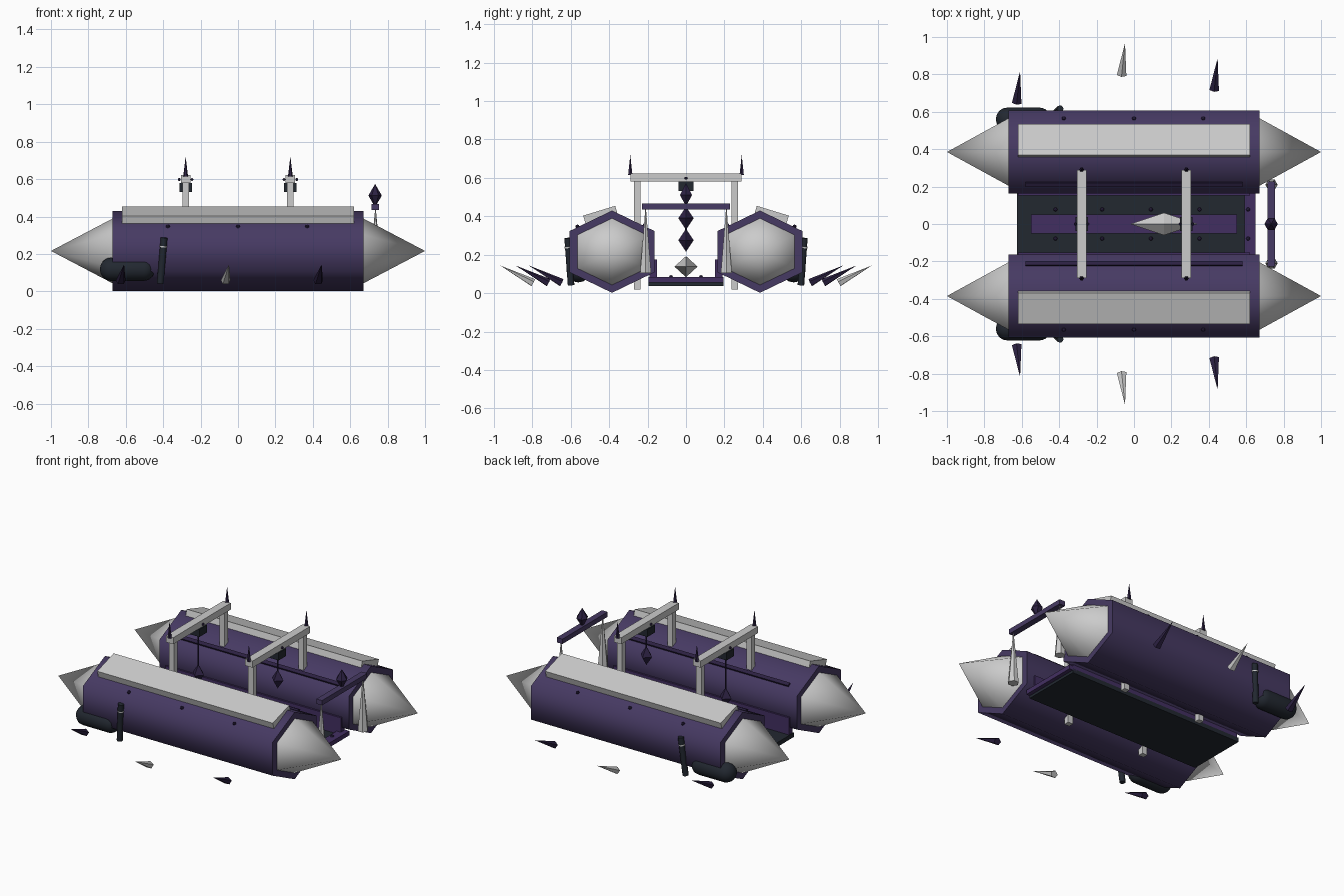
import bpy, math
from mathutils import Vector, Matrix

if "Cube" in bpy.data.objects:
    bpy.data.objects.remove(bpy.data.objects["Cube"])


def mat(name, c):
    m = bpy.data.materials.new(name)
    m.diffuse_color = (*c, 1)
    m.use_nodes = True
    m.node_tree.nodes["Principled BSDF"].inputs["Base Color"].default_value = m.diffuse_color
    return m


PURPLE = mat("purple_paint", (0.062, 0.042, 0.125))
VIOLET = mat("violet_trim", (0.055, 0.028, 0.12))
SLATE = mat("dark_slate", (0.016, 0.021, 0.030))
CRYSTAL = mat("dark_crystal", (0.025, 0.015, 0.055))


def make(name, verts, faces, m=None, smooth=None):
    me = bpy.data.meshes.new(name)
    me.from_pydata([tuple(v) for v in verts], [], faces)
    me.update()
    ob = bpy.data.objects.new(name, me)
    bpy.context.collection.objects.link(ob)
    if m:
        me.materials.append(m)
    if smooth:
        bpy.ops.object.select_all(action='DESELECT')
        ob.select_set(True)
        bpy.context.view_layer.objects.active = ob
        bpy.ops.object.shade_smooth_by_angle(angle=math.radians(smooth))
    return ob


def box(name, x, y, z, m=None, tilt=0):
    """Box from (min, max) ranges, optionally tilted about x."""
    c = Vector(((x[0] + x[1]) / 2, (y[0] + y[1]) / 2, (z[0] + z[1]) / 2))
    h = Vector(((x[1] - x[0]) / 2, (y[1] - y[0]) / 2, (z[1] - z[0]) / 2))
    rot = Matrix.Rotation(tilt, 3, 'X')
    v = [c + rot @ Vector((i * h.x, j * h.y, k * h.z))
         for i in (-1, 1) for j in (-1, 1) for k in (-1, 1)]
    f = [(0, 1, 3, 2), (4, 6, 7, 5), (0, 4, 5, 1), (2, 3, 7, 6), (0, 2, 6, 4), (1, 5, 7, 3)]
    return make(name, v, f, m)


def loft(name, p0, p1, rings, n, m=None, smooth=None, spin=0):
    """Loft n-sided rings (t, r_side, r_up) along the line p0-p1; zero radius makes a point."""
    p0, p1 = Vector(p0), Vector(p1)
    d = (p1 - p0).normalized()
    up = Vector((0, 0, 1)) if abs(d.z) < 0.9 else Vector((1, 0, 0))
    side = up.cross(d).normalized()
    up = d.cross(side)
    verts, ids, faces = [], [], []
    for t, a, b in rings:
        c = p0.lerp(p1, t)
        k = 1 if a == 0 else n
        ids.append([len(verts) + i % k for i in range(n)])
        for i in range(k):
            w = 2 * math.pi * i / n + spin
            verts.append(c + side * a * math.sin(w) + up * b * math.cos(w))
    for r, s in zip(ids, ids[1:]):
        for i in range(n):
            q = [r[i], s[i], s[(i + 1) % n], r[(i + 1) % n]]
            faces.append(list(dict.fromkeys(q)))
    if rings[0][1]:
        faces.append(ids[0])
    if rings[-1][1]:
        faces.append(ids[-1][::-1])
    faces = [f[::-1] for f in faces]
    return make(name, verts, faces, m, smooth)


def gem(name, c, r, h, m, n=4, axis=(0, 0, 1)):
    c, a = Vector(c), Vector(axis) * h
    return loft(name, c - a, c + a, [(0, 0, 0), (0.5, r, r), (1, 0, 0)], n, m)


def rivet(c, r=0.011):
    p = Vector(c)
    loft("rivet", p - Vector((0, 0, r)), p + Vector((0, 0, r)),
         [(0, 0, 0), (0.15, r * .71, r * .71), (0.5, r, r), (0.85, r * .71, r * .71), (1, 0, 0)], 8, CRYSTAL)


def span(a, b):
    return (min(a, b), max(a, b))


for s in (-1, 1):
    tag = "left" if s < 0 else "right"
    y = s * 0.385
    # hexagonal hull and its pointed ends
    loft(tag + "_hull", (-0.67, y, 0.216), (0.67, y, 0.216),
         [(0, 0.256, 0.214), (1, 0.256, 0.214)], 6, PURPLE, 70)
    for e in (-1, 1):
        loft(tag + "_nose_cone", (e * 0.665, y, 0.216), (e * 1.0, y, 0.216),
             [(0, 0.212, 0.176), (1, 0, 0)], 6, None, 70)
    # roof panel, inner rail and deck side wall
    box(tag + "_roof_panel", (-0.62, 0.62), (y + s * 0.06 - 0.087, y + s * 0.06 + 0.087),
        (0.382, 0.43), None, -s * math.radians(17))
    box(tag + "_inner_rail", (-0.58, 0.58), span(s * 0.203, s * 0.227), (0.335, 0.359),
        CRYSTAL, s * math.radians(26))
    box(tag + "_deck_wall", (-0.62, 0.62), span(s * 0.152, s * 0.19), (0.06, 0.175), VIOLET)
    for x in (-0.375, 0, 0.37):
        rivet((x, s * 0.565, 0.346))
    # side tank and slanted rod
    cap = [(0, 0, 0)] + [(0.2 * (1 - math.cos(a)), 0.062 * math.sin(a), 0.062 * math.sin(a))
                         for a in (math.pi * i / 12 for i in range(1, 7))]
    cap += [(1 - t, a, b) for t, a, b in reversed(cap)]
    loft(tag + "_side_tank", (-0.738, s * 0.56, 0.118), (-0.445, s * 0.56, 0.118), cap, 16, SLATE, 40)
    a, b = Vector((-0.416, s * 0.598, 0.042)), Vector((-0.395, s * 0.616, 0.287))
    loft(tag + "_side_rod", a, b, [(0, 0.018, 0.018), (1, 0.018, 0.018)], 10, SLATE, 40)
    loft(tag + "_rod_band", a.lerp(b, 0.79), a.lerp(b, 0.82),
         [(0, 0.02, 0.02), (1, 0.02, 0.02)], 10, None, 40)
    # floating shards
    for x, y0, m in ((-0.627, 0.648, CRYSTAL), (-0.066, 0.797, None), (0.429, 0.717, CRYSTAL)):
        loft(tag + "_shard", (x, s * y0, 0.054), (x + 0.018, s * (y0 + 0.17), 0.144),
             [(0, 0.027, 0.022), (1, 0, 0)], 5, m)
    # stern spire
    loft(tag + "_stern_spire", (0.735, s * 0.21, 0.105), (0.735, s * 0.21, 0.44),
         [(0, 0.033, 0.033), (1, 0.002, 0.002)], 6)

# deck between the hulls
box("deck", (-0.625, 0.625), (-0.195, 0.195), (0.038, 0.066), SLATE)
box("deck_runner", (-0.55, 0.55), (-0.05, 0.05), (0.066, 0.076), VIOLET)
box("deck_end_bar", (0.59, 0.65), (-0.195, 0.195), (0.055, 0.083), VIOLET)
for x in (-0.42, -0.17, 0.09, 0.35, 0.61):
    for s in (-1, 1):
        rivet((x, s * 0.078, 0.068 if x < 0.6 else 0.083))
loft("deck_crystal", (-0.02, 0, 0.138), (0.34, 0, 0.138),
     [(0, 0, 0), (0.5, 0.06, 0.055), (1, 0, 0)], 4)

# gantries with hanging crystals
for x, zc in ((-0.28, 0.275), (0.28, 0.39)):
    for s in (-1, 1):
        box("gantry_post", (x - 0.018, x + 0.018), (s * 0.254 - 0.017, s * 0.254 + 0.017), (0.02, 0.59))
        loft("gantry_spike", (x, s * 0.29, 0.615), (x, s * 0.29, 0.72),
             [(0, 0.013, 0.013), (1, 0, 0)], 6, CRYSTAL)
        rivet((x + s * 0.034, 0, 0.598), 0.008)
    box("gantry_beam", (x - 0.026, x + 0.026), (-0.29, 0.29), (0.58, 0.622))
    box("winch_block", (x - 0.034, x + 0.034), (-0.038, 0.038), (0.532, 0.58), SLATE)
    loft("hanging_chain", (x, 0, zc), (x, 0, 0.54), [(0, 0.005, 0.005), (1, 0.005, 0.005)], 6, CRYSTAL)
    gem("hanging_crystal", (x, 0, zc), 0.04, 0.06, CRYSTAL)

# stern crossbar with crystal
box("stern_bar", (0.713, 0.753), (-0.228, 0.228), (0.435, 0.466), PURPLE)
gem("stern_crystal", (0.733, 0, 0.512), 0.036, 0.062, CRYSTAL, 6)
